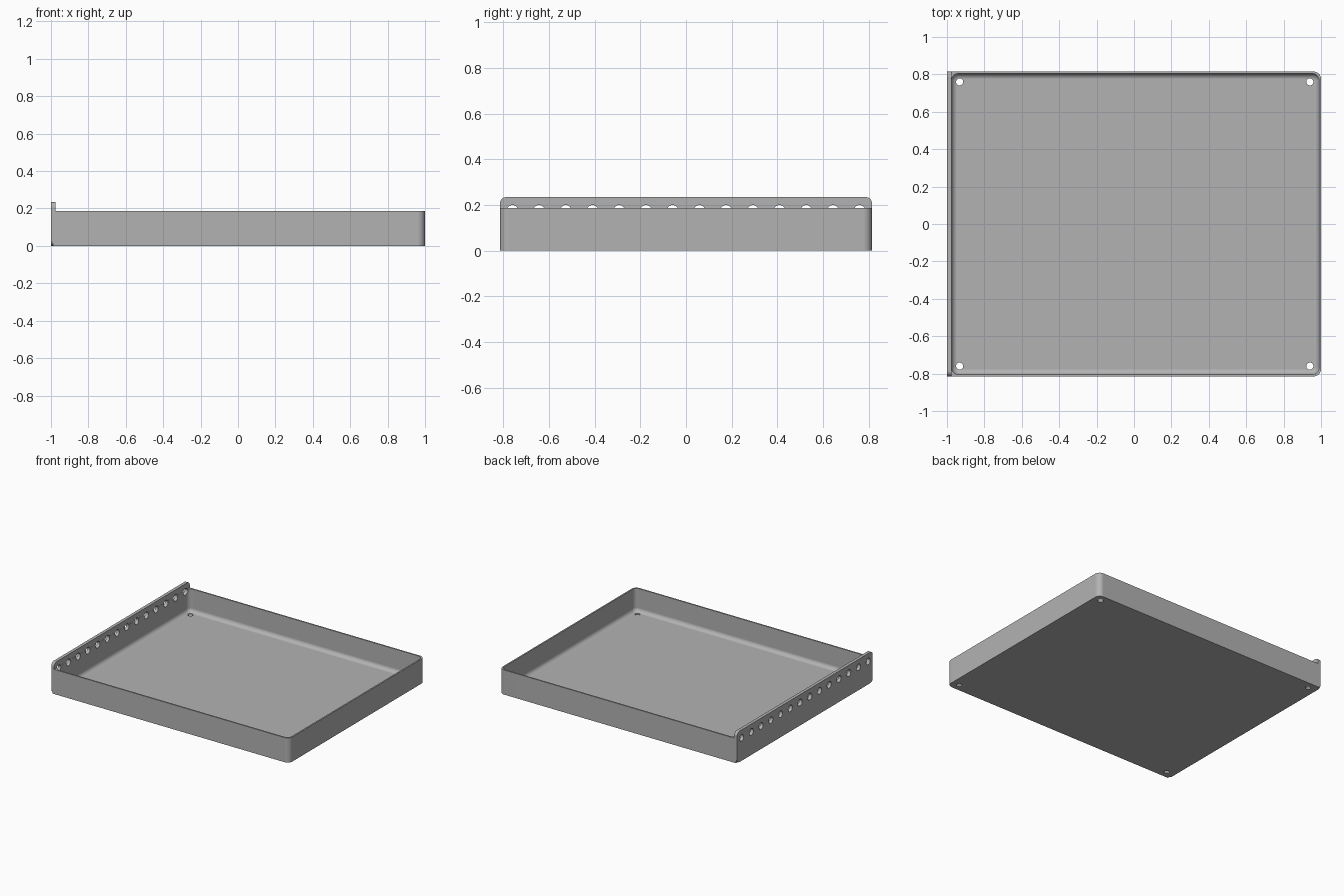
import bpy, bmesh, math
from mathutils import Matrix, Vector

cube = bpy.data.objects.get("Cube")
if cube:
    bpy.data.objects.remove(cube, do_unlink=True)

grey = bpy.data.materials.new("light grey metal")
grey.use_nodes = True
COLOR = (0.45, 0.45, 0.45, 1)
grey.diffuse_color = COLOR
grey.node_tree.nodes["Principled BSDF"].inputs["Base Color"].default_value = COLOR

LEFT, RIGHT, DEPTH, HEIGHT = -0.99, 1.0, 0.815, 0.187
WALL, FLOOR, FILLET = 0.011, 0.012, 0.03
SEG = 8


def rounded_rect(x0, x1, y0, y1, radii):
    """Counter-clockwise outline; radii start at the upper right corner."""
    points = []
    corners = [(x1, y1, -1, -1), (x0, y1, 1, -1), (x0, y0, 1, 1), (x1, y0, -1, 1)]
    for i, ((x, y, sx, sy), r) in enumerate(zip(corners, radii)):
        for k in range(SEG + 1):
            a = math.pi / 2 * (i + k / SEG)
            points.append((x + sx * r + r * math.cos(a), y + sy * r + r * math.sin(a)))
    return points


def loft(name, rings):
    """Skin a stack of equal-length rings and cap both ends."""
    bm = bmesh.new()
    loops = [[bm.verts.new(p) for p in ring] for ring in rings]
    n = len(loops[0])
    for a, b in zip(loops, loops[1:]):
        for i in range(n):
            j = (i + 1) % n
            bm.faces.new((a[i], a[j], b[j], b[i]))
    bm.faces.new(loops[0][::-1])
    bm.faces.new(loops[-1])
    bmesh.ops.remove_doubles(bm, verts=bm.verts, dist=1e-6)
    bmesh.ops.recalc_face_normals(bm, faces=bm.faces)
    return add_object(name, bm)


def add_object(name, bm):
    mesh = bpy.data.meshes.new(name)
    bm.to_mesh(mesh)
    bm.free()
    mesh.materials.append(grey)
    obj = bpy.data.objects.new(name, mesh)
    bpy.context.collection.objects.link(obj)
    return obj


def combine(target, other, operation):
    """Apply a boolean and discard the second object."""
    mod = target.modifiers.new(operation, 'BOOLEAN')
    mod.operation, mod.object, mod.solver = operation, other, 'EXACT'
    bpy.context.view_layer.objects.active = target
    bpy.ops.object.modifier_apply(modifier=mod.name)
    bpy.data.objects.remove(other, do_unlink=True)


# Tray: outer skin, rim, inner skin and a rounded floor edge
def inner_ring(inset, z):
    r = 0.036 - inset * 0.9
    pts = rounded_rect(LEFT + 0.015 + inset, RIGHT - WALL - inset,
                       -DEPTH + WALL + inset, DEPTH - WALL - inset, [r] * 4)
    return [(x, y, z) for x, y in pts]


outer = rounded_rect(LEFT, RIGHT, -DEPTH, DEPTH, (0.04, 0.001, 0.001, 0.04))
rings = [[(x, y, z) for x, y in outer] for z in (0, HEIGHT)]
rings.append(inner_ring(0, HEIGHT))
for k in range(SEG + 1):
    a = math.pi / 2 * k / SEG
    rings.append(inner_ring(FILLET * (1 - math.cos(a)), FLOOR + FILLET * (1 - math.sin(a))))
tray = loft("tray", rings)

# Taller side plate with rounded corners
side = rounded_rect(-DEPTH, DEPTH, 0, 0.235, [0.03] * 4)
plate = loft("side_plate", [[(x, y, z) for y, z in side] for x in (-1.0, -0.976)])
combine(tray, plate, 'UNION')

# Row of plate holes and four floor holes
bm = bmesh.new()


def drill(center, radius, rotation):
    bmesh.ops.create_cone(bm, cap_ends=True, segments=24, radius1=radius, radius2=radius,
                          depth=0.1, matrix=Matrix.Translation(Vector(center)) @ rotation)


for i in range(14):
    drill((-0.99, -0.76 + i * 1.52 / 13, 0.175), 0.025, Matrix.Rotation(math.pi / 2, 4, 'Y'))
for x in (-0.932, 0.94):
    for y in (-0.76, 0.76):
        drill((x, y, 0), 0.019, Matrix.Identity(4))
cutter = add_object("hole_cutter", bm)
cutter.hide_render = True
combine(tray, cutter, 'DIFFERENCE')

# Smooth bends, crisp edges
bpy.ops.object.select_all(action='DESELECT')
tray.select_set(True)
bpy.context.view_layer.objects.active = tray
bpy.ops.object.shade_smooth_by_angle(angle=math.radians(30))
weighted = tray.modifiers.new("weighted_normals", 'WEIGHTED_NORMAL')
weighted.keep_sharp = True
